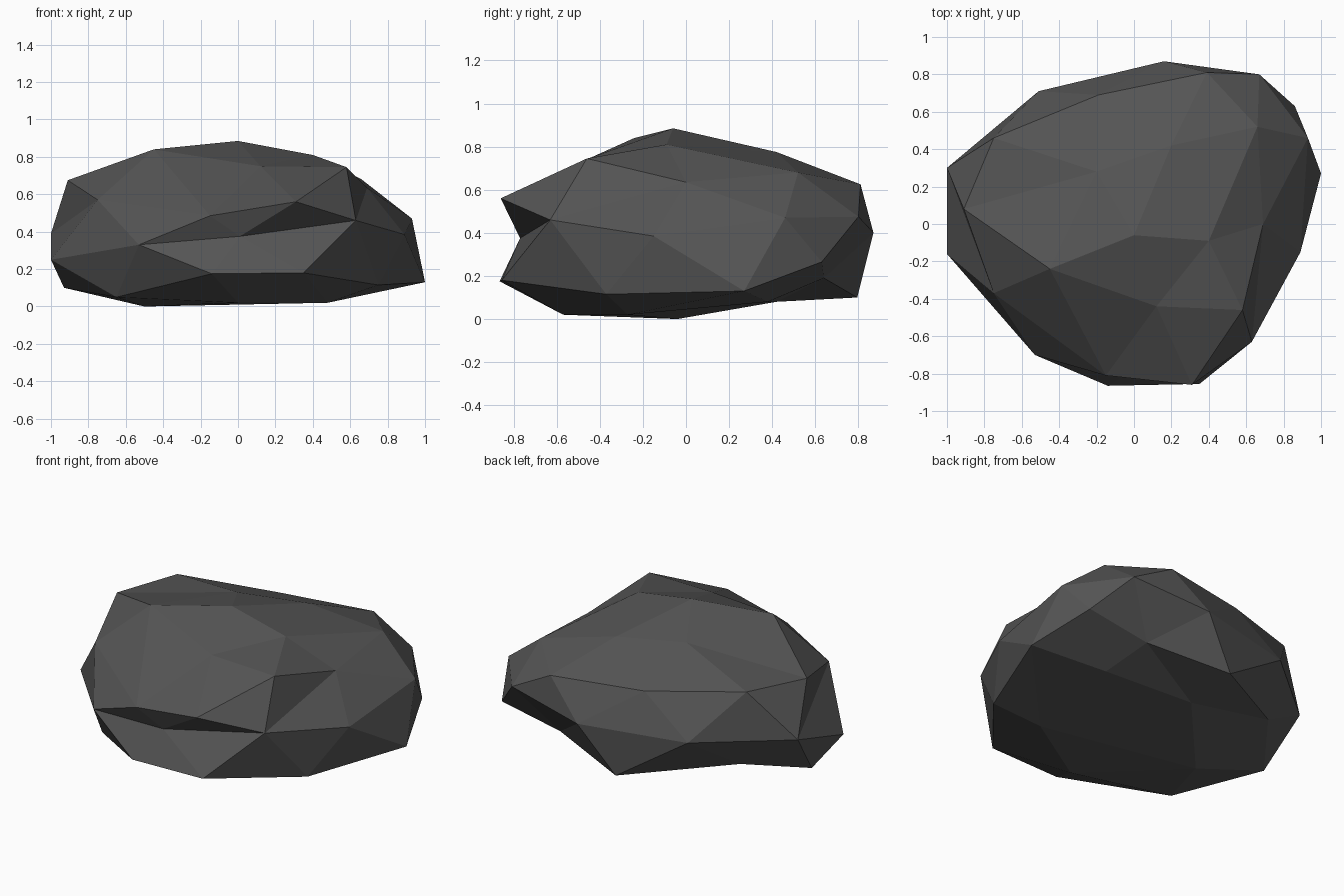
import bpy, bmesh
from mathutils import Vector

if "Cube" in bpy.data.objects:
    bpy.data.objects.remove(bpy.data.objects["Cube"])

# Control points of the boulder, ring by ring
CROWN = [(0, -.06, .885), (-.45, -.24, .84), (.4, -.09, .81), (.2, .42, .775),
         (-.2, .28, .79), (.12, -.44, .75), (.58, -.46, .745)]
SHOULDER = [(-.91, .08, .675), (-.75, .46, .69), (-.19, .69, .634), (.39, .81, .625),
            (.66, .52, .68), (.69, 0, .635), (-.75, -.37, .57)]
WAIST = [(-1, -.16, .25), (-1, .3, .39), (-.51, .71, .395), (.16, .87, .4),
         (.67, .8, .475), (.86, .63, .265), (.93, .46, .47), (1, .27, .13),
         (.89, -.15, .385)]
BASE = [(.75, -.37, .115), (.48, -.27, .02), (0, -.57, .02), (-.65, -.44, .05),
        (-.93, .06, .1), (-.5, -.04, 0), (-.67, .41, .19), (-.06, .795, .1),
        (.44, .64, .19), (.53, .38, .08), (-.08, .42, .08)]
# Rim and bottom of the crack across the front
CRACK_RIM = [(-.53, -.7, .33), (-.15, -.81, .485), (.31, -.86, .56),
             (.63, -.63, .46), (.35, -.855, .18), (-.14, -.865, .175)]
CRACK_BOTTOM = (.01, -.77, .375)

# Wrap a faceted skin round the points: hull their directions, then restore them
bm = bmesh.new()
place = {}
for p in CROWN + SHOULDER + WAIST + BASE + CRACK_RIM:
    v = bm.verts.new(Vector((p[0], p[1], (p[2] - .42) * 2)).normalized())
    place[v] = p
rim = set(list(place)[-len(CRACK_RIM):])
bmesh.ops.convex_hull(bm, input=list(place))
for v, p in place.items():
    v.co = p

# Open the crack and fan its faces in to the bottom point
bmesh.ops.delete(bm, geom=[f for f in bm.faces if rim.issuperset(f.verts)],
                 context='FACES')
edges = [e for e in bm.edges if e.is_boundary]
bottom = bm.verts.new(CRACK_BOTTOM)
for e in edges:
    bm.faces.new((e.verts[0], e.verts[1], bottom))
bmesh.ops.recalc_face_normals(bm, faces=bm.faces)

mesh = bpy.data.meshes.new("boulder")
bm.to_mesh(mesh)
bm.free()

# Stone colour
stone = bpy.data.materials.new("dark grey stone")
stone.diffuse_color = (.09, .09, .09, 1)
stone.use_nodes = True
stone.node_tree.nodes["Principled BSDF"].inputs["Base Color"].default_value = stone.diffuse_color
mesh.materials.append(stone)
boulder = bpy.data.objects.new("boulder", mesh)
bpy.context.collection.objects.link(boulder)
